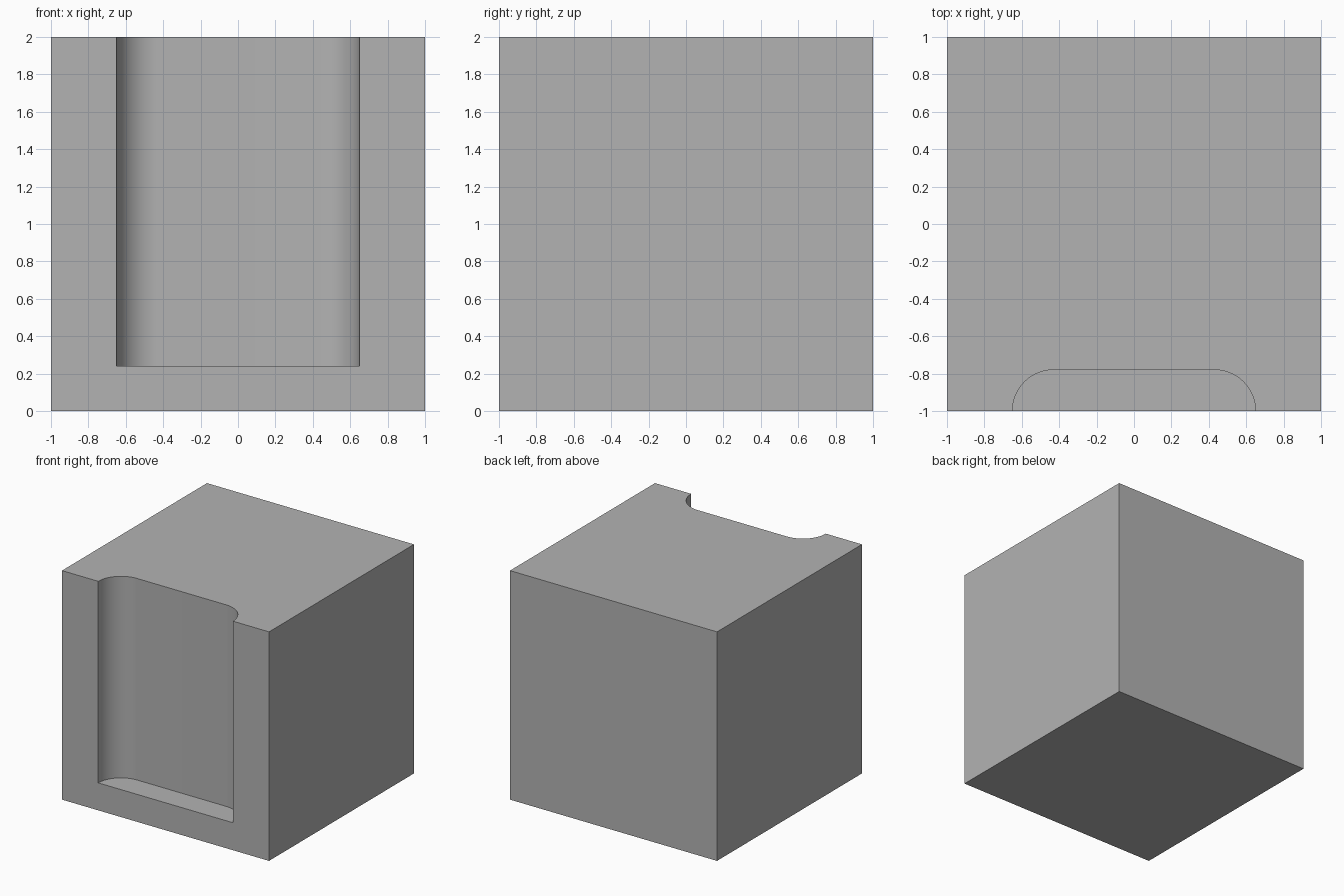
import bpy
import bmesh
from math import cos, sin, pi, radians

cube = bpy.data.objects.get("Cube")
if cube:
    bpy.data.objects.remove(cube, do_unlink=True)

HALF, HEIGHT = 1.0, 2.0
RECESS_HALF, RECESS_DEPTH, RECESS_FLOOR = 0.65, 0.22, 0.24
ARC_STEPS = 24

grey = bpy.data.materials.new("light_grey")
grey.use_nodes = True
colour = (0.45, 0.45, 0.45, 1.0)
grey.diffuse_color = colour
grey.node_tree.nodes["Principled BSDF"].inputs["Base Color"].default_value = colour


def prism(name, outline, bottom, top):
    """Extrude a closed counter-clockwise outline between two heights."""
    bm = bmesh.new()
    base = bm.faces.new([bm.verts.new((x, y, bottom)) for x, y in outline])
    extruded = bmesh.ops.extrude_face_region(bm, geom=[base], use_keep_orig=True)
    verts = [v for v in extruded["geom"] if isinstance(v, bmesh.types.BMVert)]
    bmesh.ops.translate(bm, verts=verts, vec=(0, 0, top - bottom))
    bmesh.ops.recalc_face_normals(bm, faces=bm.faces)
    mesh = bpy.data.meshes.new(name)
    bm.to_mesh(mesh)
    bm.free()
    mesh.materials.append(grey)
    obj = bpy.data.objects.new(name, mesh)
    bpy.context.collection.objects.link(obj)
    return obj


# Solid block
block = prism("recessed_block",
              [(-HALF, -HALF), (HALF, -HALF), (HALF, HALF), (-HALF, HALF)],
              0, HEIGHT)

# Recess cutter: quarter-round back corners, open at the front and top
centre = RECESS_HALF - RECESS_DEPTH
angles = [i * pi / 2 / ARC_STEPS for i in range(ARC_STEPS + 1)]
right_arc = [(centre + RECESS_DEPTH * cos(a), -HALF + RECESS_DEPTH * sin(a))
             for a in angles]
left_arc = [(-x, y) for x, y in reversed(right_arc)]
front = -HALF - 0.2
outline = [(RECESS_HALF, front)] + right_arc + left_arc + [(-RECESS_HALF, front)]
cutter = prism("recess_cutter", outline, RECESS_FLOOR, HEIGHT + 0.2)
cutter.hide_render = True

# Cut the recess and discard the cutter
cut = block.modifiers.new("recess", 'BOOLEAN')
cut.operation = 'DIFFERENCE'
cut.solver = 'EXACT'
cut.object = cutter
bpy.ops.object.select_all(action='DESELECT')
block.select_set(True)
bpy.context.view_layer.objects.active = block
bpy.ops.object.modifier_apply(modifier=cut.name)
bpy.data.objects.remove(cutter, do_unlink=True)

# Smooth curved corners, crisp edges elsewhere
bpy.ops.object.shade_smooth_by_angle(angle=radians(30))
